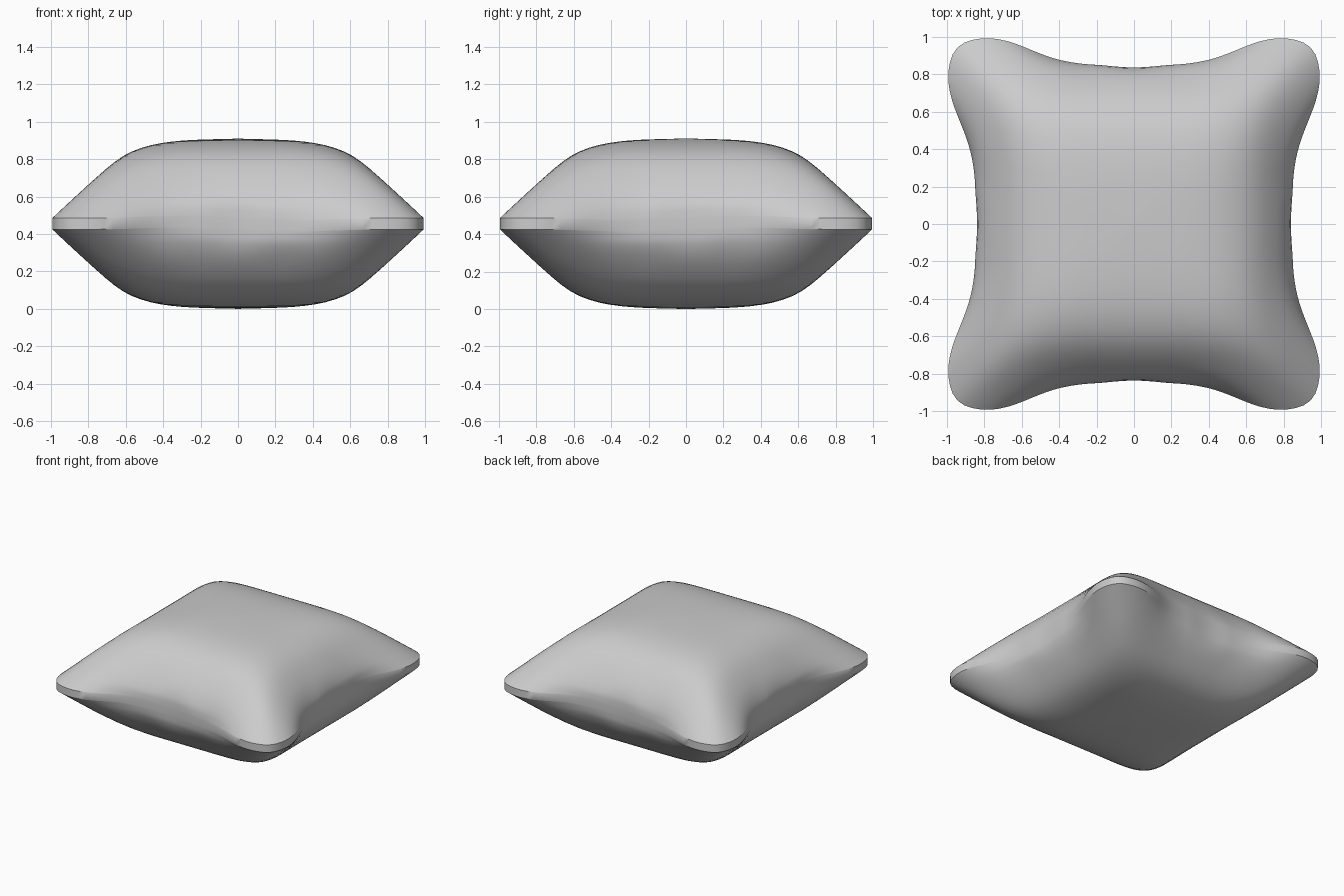
import bpy, bmesh, math

if "Cube" in bpy.data.objects:
    bpy.data.objects.remove(bpy.data.objects["Cube"])

SEGS, RINGS = 192, 26
MID, BAND = 0.455, 0.03   # seam height and half thickness


def interp(table, x):
    # smooth-ended lookup through (x, value) pairs
    for (x0, v0), (x1, v1) in zip(table, table[1:]):
        if x <= x1:
            return v0 + (v1 - v0) * (x - x0) / (x1 - x0)
    return table[-1][1]


def smooth(a, b, x):
    t = min(max((x - a) / (b - a), 0), 1)
    return t * t * (3 - 2 * t)


HEIGHT = [(0, .425), (.2, .42), (.3, .415), (.4, .404), (.5, .383), (.6, .343),
          (.65, .31), (.7, .272), (.8, .183), (.9, .092), (1, 0)]
PINCH = [(0, 0), (.6, 0), (.7, .01), (.8, .035), (.87, .065), (.93, .1), (1, .155)]
SQUARE = [(0, 2.6), (.3, 3.2), (.6, 6), (.8, 11), (1, 12)]


def avg(table, x, w=0.03):
    # softened lookup
    return sum(interp(table, min(max(abs(x + k * w), 0), 1)) for k in (-1, 0, 1)) / 3 if x < 1 - w else interp(table, x)


def ring(bm, s, side):
    # one closed loop of the cushion at radius factor s, side +1 top, -1 bottom
    n, p = interp(SQUARE, s), interp(PINCH, s)
    verts = []
    for i in range(SEGS):
        a = 2 * math.pi * i / SEGS
        c, d = math.cos(a), math.sin(a)
        r = (abs(c) ** n + abs(d) ** n) ** (-1 / n)
        u, v = r * c, r * d
        gx = 1 - smooth(.22, .82, abs(v))
        gy = 1 - smooth(.22, .82, abs(u))
        # gathered sides and gentle seam ripple
        edge = smooth(.8, 1, s)
        rip = 0.008 * math.cos(12 * u) * gy if abs(d) > abs(c) else 0.006 * math.cos(12 * v) * gx
        x = s * u * (1 - p * gx - (edge * rip if abs(c) > abs(d) else 0))
        y = s * v * (1 - p * gy - (edge * rip if abs(d) >= abs(c) else 0))
        wave = -0.012 * edge * math.sin(3.5 * (u if abs(d) > abs(c) else v)) * max(gx, gy)
        if (c > abs(d)) or (d > abs(c)):
            wave = -wave
        z = MID + side * (BAND + avg(HEIGHT, s)) + wave
        verts.append(bm.verts.new((x, y, z)))
    return verts


def bridge(bm, a, b):
    for i in range(SEGS):
        j = (i + 1) % SEGS
        bm.faces.new((a[i], a[j], b[j], b[i]))


bm = bmesh.new()
# rings from the bottom centre, over the seam band, to the top centre
steps = [math.sin(math.pi / 2 * k / RINGS) for k in range(1, RINGS + 1)]
loops = [ring(bm, s, -1) for s in steps] + [ring(bm, s, 1) for s in reversed(steps)]
for a, b in zip(loops, loops[1:]):
    bridge(bm, a, b)
for side, loop in ((-1, loops[0]), (1, loops[-1])):
    centre = bm.verts.new((0, 0, MID + side * (BAND + HEIGHT[0][1])))
    for i in range(SEGS):
        bm.faces.new((loop[i], loop[(i + 1) % SEGS], centre))
bmesh.ops.recalc_face_normals(bm, faces=bm.faces)

mesh = bpy.data.meshes.new("cushion")
bm.to_mesh(mesh)
bm.free()
cushion = bpy.data.objects.new("cushion", mesh)
bpy.context.collection.objects.link(cushion)
bpy.context.view_layer.objects.active = cushion
cushion.select_set(True)
bpy.ops.object.shade_smooth_by_angle(angle=math.radians(35))
